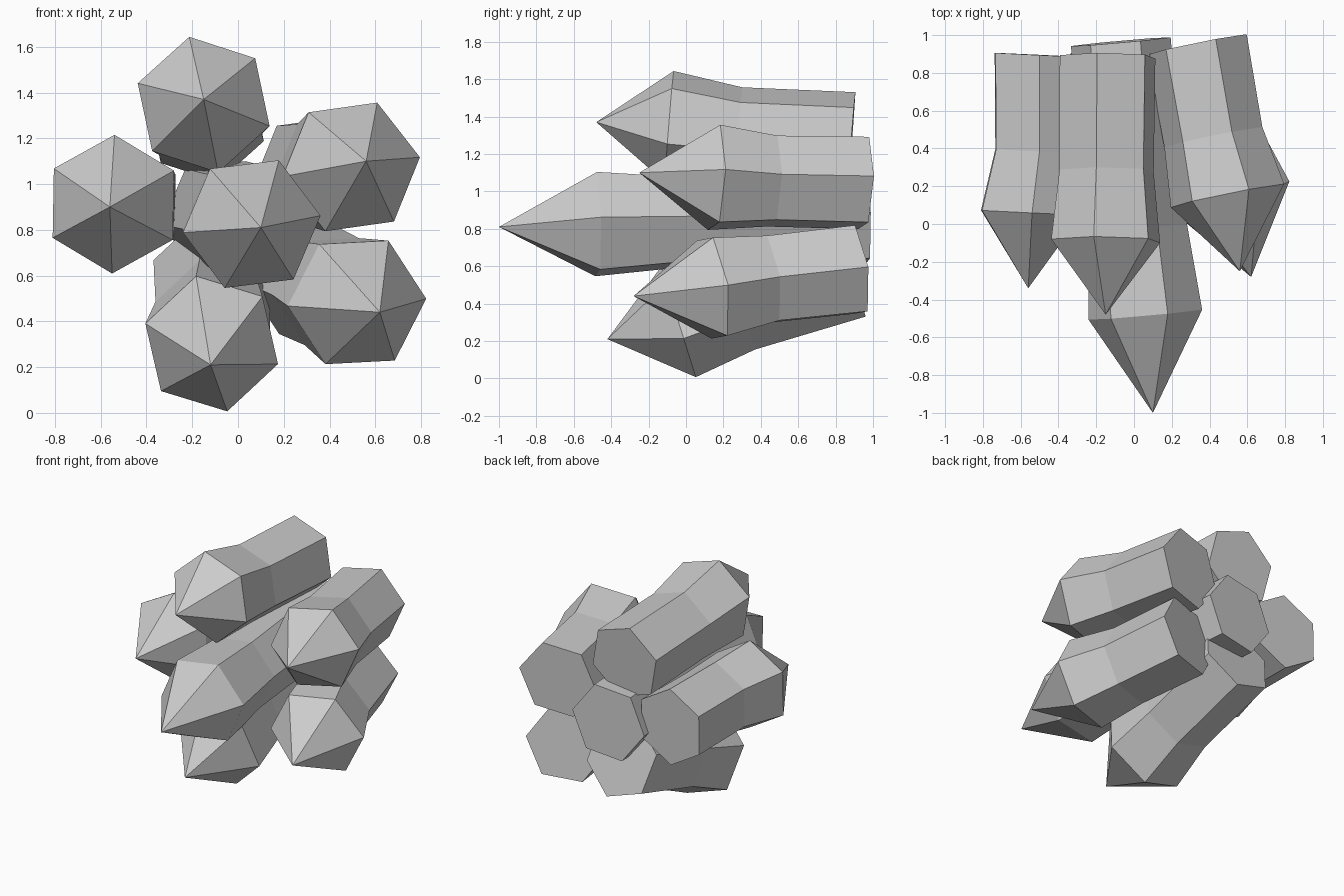
import bpy, bmesh
from math import cos, sin, radians
from mathutils import Vector

if "Cube" in bpy.data.objects:
    bpy.data.objects.remove(bpy.data.objects["Cube"])


def crystal(name, tip, rings, radii, phase):
    """Six-sided crystal: point at the front, three rings, flat back."""
    tip = Vector(tip)
    rings = [Vector(c) for c in rings]
    axis = rings[2] - rings[0]
    bm = bmesh.new()
    loops = []
    for c, r in zip(rings, radii):
        loop = []
        for i in range(6):
            a = radians(phase + 60 * i)
            dx, dz = r * cos(a), r * sin(a)
            # keep the ring square to the crystal's axis
            dy = -(axis.x * dx + axis.z * dz) / axis.y
            loop.append(bm.verts.new(c + Vector((dx, dy, dz))))
        loops.append(loop)
    point = bm.verts.new(tip)
    for i in range(6):
        j = (i + 1) % 6
        bm.faces.new((point, loops[0][i], loops[0][j]))
        for a, b in zip(loops, loops[1:]):
            bm.faces.new((a[i], b[i], b[j], a[j]))
    bm.faces.new(loops[-1])
    bmesh.ops.recalc_face_normals(bm, faces=bm.faces)
    mesh = bpy.data.meshes.new(name)
    bm.to_mesh(mesh)
    bm.free()
    obj = bpy.data.objects.new(name, mesh)
    bpy.context.collection.objects.link(obj)
    return obj


R = (0.303, 0.262, 0.266)

crystal("top_crystal", (-0.15, -0.48, 1.37),
        [(-0.15, -0.09, 1.347), (-0.145, 0.28, 1.30), (-0.14, 0.885, 1.27)], R, 42)
crystal("left_crystal", (-0.56, -0.34, 0.90),
        [(-0.545, 0.06, 0.912), (-0.505, 0.385, 0.915), (-0.505, 0.895, 0.915)], R, 29)
crystal("centre_crystal", (0.10, -1.0, 0.81),
        [(0.06, -0.48, 0.825), (0.02, -0.02, 0.835), (-0.07, 0.965, 0.855)], R, 7)
crystal("bottom_crystal", (-0.12, -0.42, 0.21),
        [(-0.115, -0.04, 0.302), (-0.11, 0.29, 0.41), (-0.115, 0.88, 0.59)], R, 43)
crystal("upper_right_crystal", (0.56, -0.25, 1.10),
        [(0.495, 0.15, 1.075), (0.42, 0.46, 1.055), (0.333, 0.95, 1.045)], R, 8)
crystal("lower_right_crystal", (0.62, -0.28, 0.44),
        [(0.52, 0.14, 0.483), (0.41, 0.43, 0.53), (0.30, 0.90, 0.582)], R, 3)
